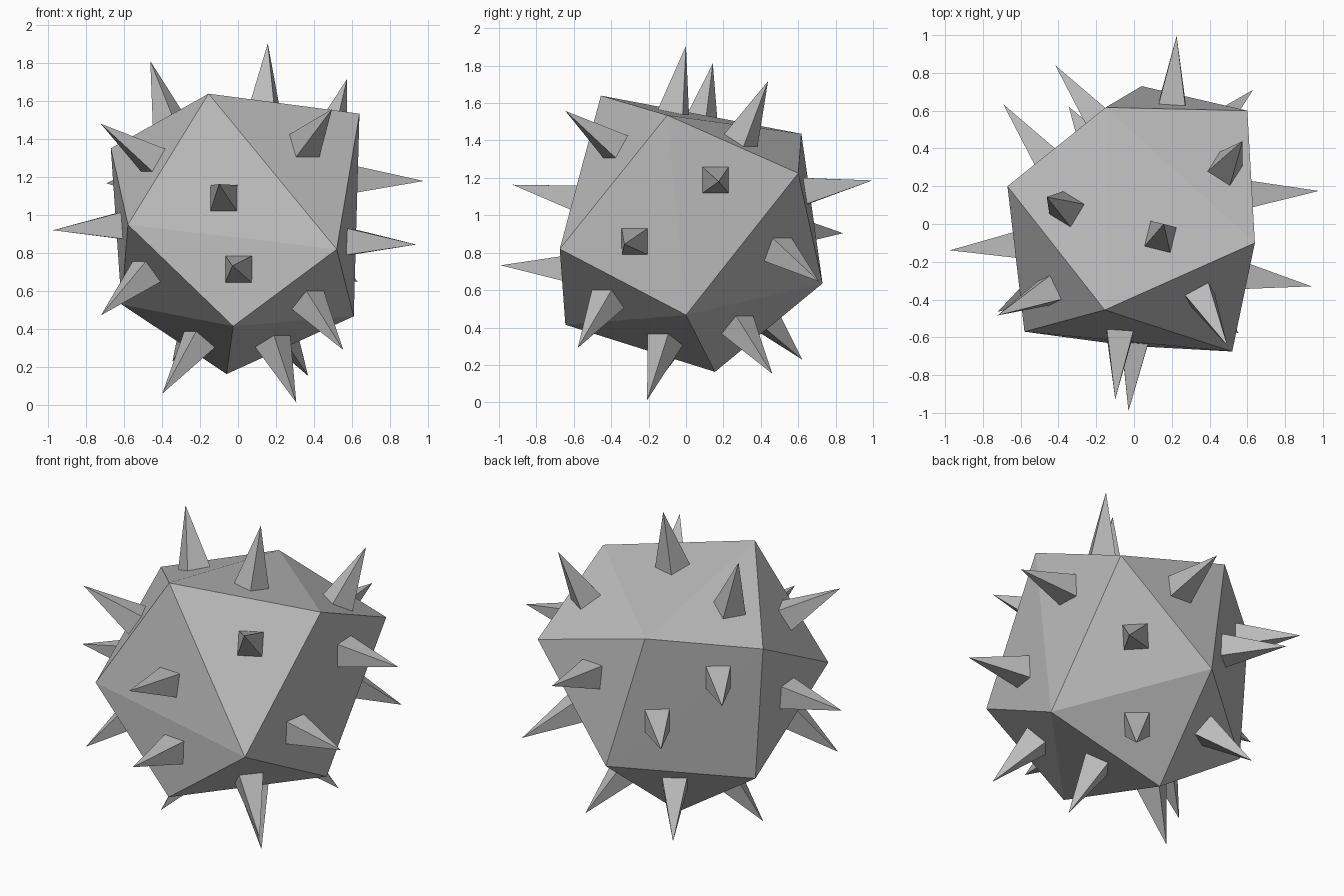
import bpy, bmesh
from mathutils import Vector

if "Cube" in bpy.data.objects:
    bpy.data.objects.remove(bpy.data.objects["Cube"])

grey = bpy.data.materials.new("plain grey")
grey.diffuse_color = (0.5, 0.5, 0.5, 1)
grey.use_nodes = True
grey.node_tree.nodes["Principled BSDF"].inputs["Base Color"].default_value = grey.diffuse_color

SPIKE_LEN, HALF = 0.36, 0.07

# corners of the faceted core (convex hull)
CORE = [(-.155, -.455, 1.64), (.64, -.10, 1.535), (-.58, -.57, .95),
        (.52, -.675, .82), (-.025, -.645, .415), (-.06, .155, .163),
        (.61, 0, .467), (-.67, .20, 1.352), (-.614, .195, .53),
        (.60, .60, 1.225), (-.15, .617, 1.436), (.04, .73, .636)]

# one spike tip above each core face
TIPS = [(.157, 0, 1.907), (-.463, .144, 1.815), (.575, .44, 1.72),
        (-.735, -.49, 1.49), (.495, -.645, 1.558), (-.10, -.935, 1.165),
        (-.03, -1, .733), (.98, .175, 1.18), (.94, -.33, .845),
        (-.985, -.14, .92), (-.714, -.46, .48), (.555, -.58, .289),
        (.31, -.21, .005), (-.40, -.19, .058), (.368, .46, .155),
        (-.345, .62, .23), (.63, .71, .647), (.226, 1, 1.187),
        (-.418, .842, .904), (-.693, .635, 1.168)]


def make_object(name, bm):
    bmesh.ops.recalc_face_normals(bm, faces=bm.faces)
    mesh = bpy.data.meshes.new(name)
    bm.to_mesh(mesh)
    bm.free()
    mesh.materials.append(grey)
    ob = bpy.data.objects.new(name, mesh)
    bpy.context.collection.objects.link(ob)
    return ob


# faceted core
bm = bmesh.new()
for co in CORE:
    bm.verts.new(co)
bmesh.ops.convex_hull(bm, input=bm.verts)
core = make_object("core", bm)
planes = [(p.center.copy(), p.normal.copy()) for p in core.data.polygons]


# four-sided spike standing square on the nearest core face
def add_spike(bm, tip):
    tip = Vector(tip)
    dist, n = max(((tip - c).dot(n), n) for c, n in planes)
    foot = tip - n * dist
    u = n.cross(Vector((0, 0, 1))).normalized() * HALF
    v = n.cross(u)
    base = [bm.verts.new(foot + u * a + v * b)
            for a, b in ((-1, -1), (1, -1), (1, 1), (-1, 1))]
    apex = bm.verts.new(foot + n * SPIKE_LEN)
    bm.faces.new(base)
    for i in range(4):
        bm.faces.new((base[i], base[(i + 1) % 4], apex))


bm = bmesh.new()
for tip in TIPS:
    add_spike(bm, tip)
make_object("spikes", bm)
